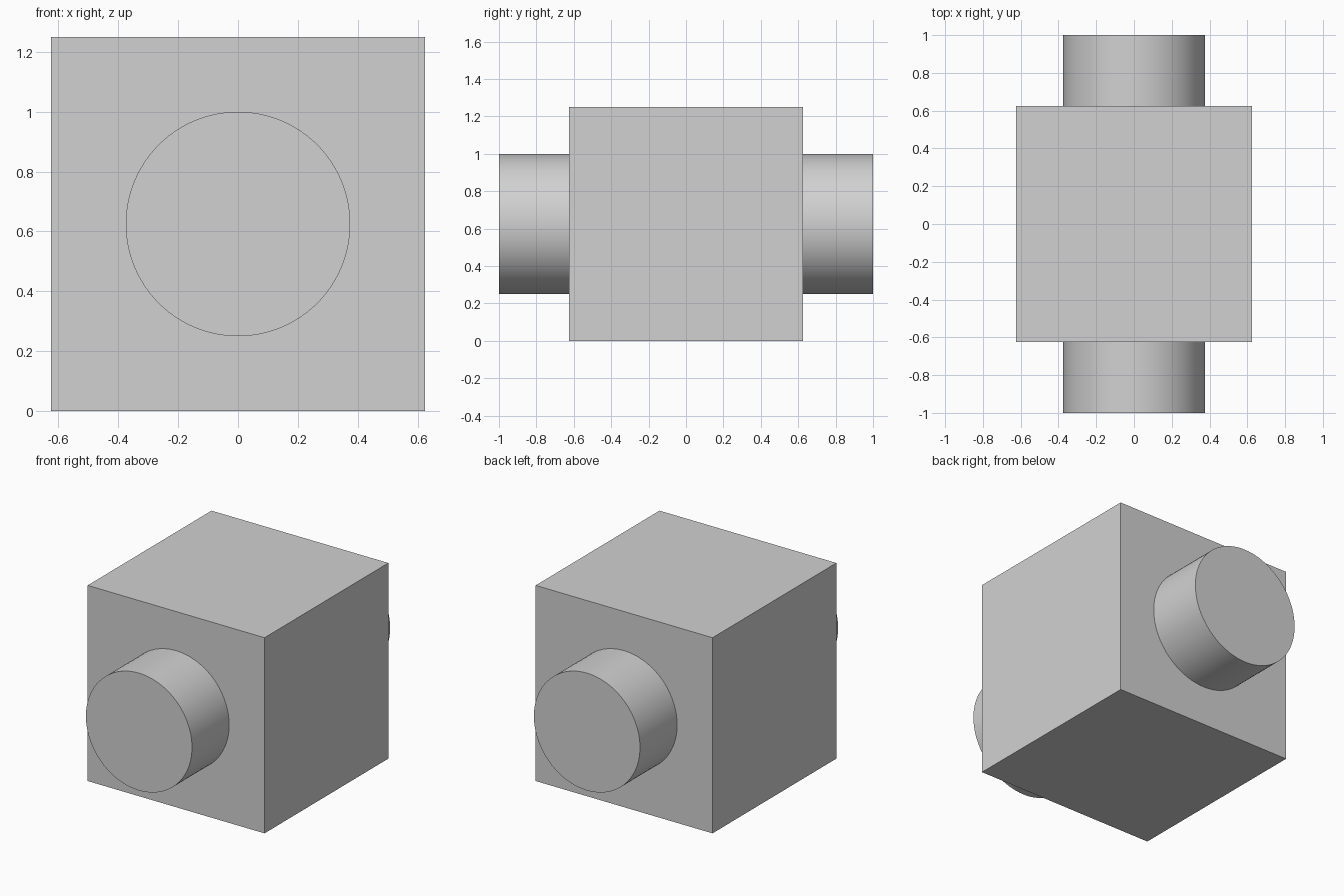
import bpy
import math

default = bpy.data.objects.get("Cube")
if default:
    bpy.data.objects.remove(default, do_unlink=True)

BLOCK = 1.25      # edge of the cube
RADIUS = 0.375    # peg radius
LENGTH = 2.0      # overall depth, peg tip to peg tip

# Single plain grey
grey = bpy.data.materials.new("light_grey")
grey.use_nodes = True
colour = (0.64, 0.64, 0.64, 1)
grey.diffuse_color = colour
grey.node_tree.nodes["Principled BSDF"].inputs["Base Color"].default_value = colour


def finish(name):
    obj = bpy.context.object
    obj.name = name
    obj.data.materials.append(grey)
    return obj


# Central block
bpy.ops.mesh.primitive_cube_add(size=BLOCK, location=(0, 0, BLOCK / 2))
finish("block")

# Round pegs on the front and back faces, seated flush on the block
depth = (LENGTH - BLOCK) / 2
for name, side in (("front_peg", -1), ("back_peg", 1)):
    bpy.ops.mesh.primitive_cylinder_add(
        vertices=96, radius=RADIUS, depth=depth,
        location=(0, side * (BLOCK + depth) / 2, BLOCK / 2),
        rotation=(math.pi / 2, 0, 0))
    finish(name)
    bpy.ops.object.shade_smooth_by_angle(angle=math.radians(30))
